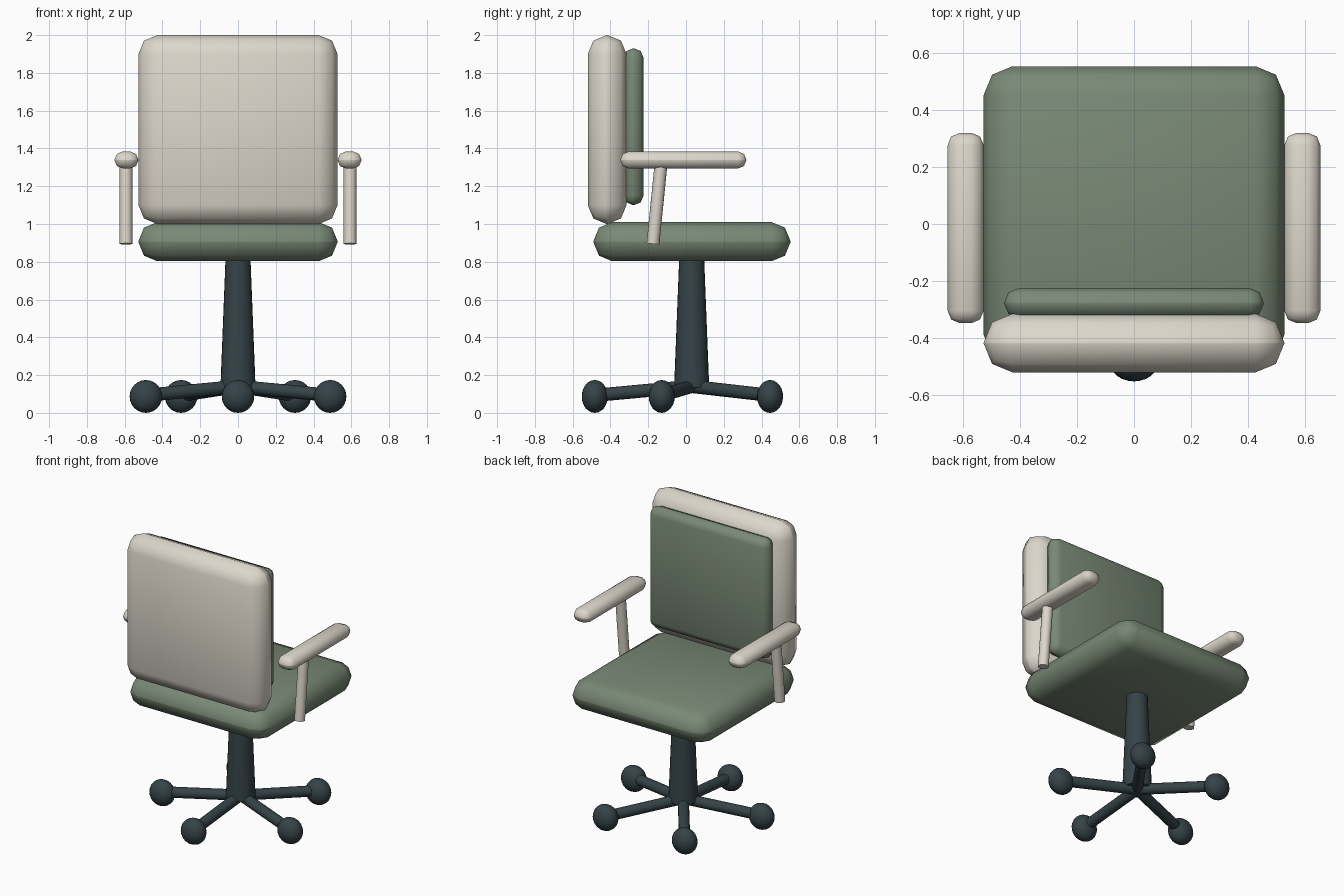
import bpy
import math
from mathutils import Vector

if "Cube" in bpy.data.objects:
    bpy.data.objects.remove(bpy.data.objects["Cube"])


def material(name, rgb):
    m = bpy.data.materials.new(name)
    m.diffuse_color = (*rgb, 1)
    m.use_nodes = True
    m.node_tree.nodes["Principled BSDF"].inputs["Base Color"].default_value = m.diffuse_color
    return m


CREAM = material("cream", (0.72, 0.68, 0.60))
GREEN = material("green", (0.19, 0.25, 0.18))
DARK = material("dark_metal", (0.036, 0.056, 0.064))


def finish(name, mat, angle=50):
    ob = bpy.context.object
    ob.name = name
    ob.data.name = name
    ob.data.materials.append(mat)
    bpy.ops.object.shade_smooth_by_angle(angle=math.radians(angle))
    return ob


def pad(name, lo, hi, bevel, mat):
    """Box between two corners with rounded edges."""
    lo, hi = Vector(lo), Vector(hi)
    bpy.ops.mesh.primitive_cube_add(size=1, location=(lo + hi) / 2)
    ob = bpy.context.object
    ob.scale = hi - lo
    bpy.ops.object.transform_apply(location=False, rotation=False, scale=True)
    mod = ob.modifiers.new("round", 'BEVEL')
    mod.width = bevel
    mod.segments = 2
    bpy.ops.object.modifier_apply(modifier=mod.name)
    return finish(name, mat)


def rod(name, a, b, r1, r2, mat, sides=16):
    """Round bar from a to b, tapering from r1 to r2."""
    a, b = Vector(a), Vector(b)
    bpy.ops.mesh.primitive_cone_add(vertices=sides, radius1=r1, radius2=r2,
                                    depth=(b - a).length, location=(a + b) / 2)
    bpy.context.object.rotation_euler = (b - a).to_track_quat('Z', 'Y').to_euler()
    return finish(name, mat)


# Seat and backrest
pad("seat", (-0.527, -0.49, 0.803), (0.527, 0.553, 1.01), 0.1, GREEN)
pad("backrest_shell", (-0.527, -0.52, 1.0), (0.527, -0.315, 2.0), 0.1, CREAM)
pad("backrest_cushion", (-0.455, -0.33, 1.10), (0.455, -0.225, 1.93), 0.05, GREEN)

# Armrests with slanted posts
for side, s in (("left", -1), ("right", 1)):
    xs = sorted((s * 0.527, s * 0.654))
    pad(side + "_armrest", (xs[0], -0.348, 1.294), (xs[1], 0.32, 1.384), 0.044, CREAM)
    rod(side + "_armrest_post", (s * 0.593, -0.175, 0.895), (s * 0.593, -0.131, 1.33),
        0.034, 0.034, CREAM)

# Column
CY = 0.03
rod("column", (0, CY, 0.135), (0, CY, 0.82), 0.093, 0.066, DARK, 24)

# Five-star base with casters
for i in range(5):
    t = math.radians(-90 + 72 * i)
    x, y = 0.513 * math.cos(t), CY + 0.513 * math.sin(t)
    rod(f"base_leg_{i + 1}", (0, CY, 0.14), (x, y, 0.093), 0.035, 0.035, DARK)
    bpy.ops.mesh.primitive_uv_sphere_add(segments=24, ring_count=12, radius=1,
                                         location=(x, y, 0.087))
    bpy.context.object.scale = (0.086, 0.069, 0.087)
    finish(f"caster_{i + 1}", DARK)
